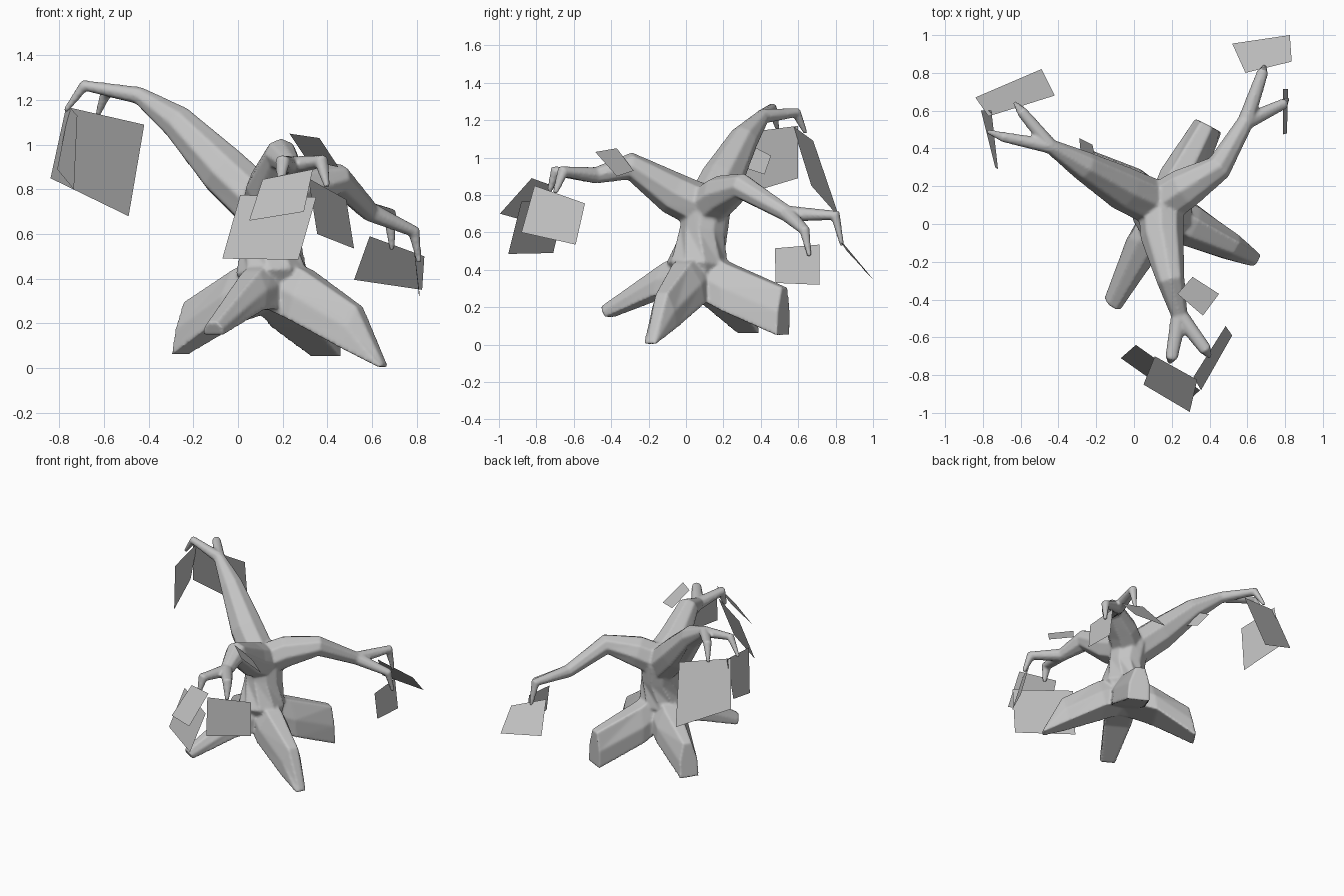
import bpy, bmesh, math
from mathutils import Vector

cube = bpy.data.objects.get("Cube")
if cube:
    bpy.data.objects.remove(cube, do_unlink=True)

grey = bpy.data.materials.new("plain_grey")
grey.use_nodes = True
colour = (0.55, 0.55, 0.55, 1)
grey.diffuse_color = colour
grey.node_tree.nodes["Principled BSDF"].inputs["Base Color"].default_value = colour


def finish(bm, name):
    bmesh.ops.recalc_face_normals(bm, faces=bm.faces)
    mesh = bpy.data.meshes.new(name)
    bm.to_mesh(mesh)
    bm.free()
    mesh.materials.append(grey)
    obj = bpy.data.objects.new(name, mesh)
    bpy.context.collection.objects.link(obj)
    return obj


def skin(bm, sections):
    """Closed skin over a row of equal-sided cross-sections."""
    rings = [[bm.verts.new(p) for p in s] for s in sections]
    for a, b in zip(rings, rings[1:]):
        for k in range(len(a)):
            n = (k + 1) % len(a)
            bm.faces.new((a[k], a[n], b[n], b[k]))
    bm.faces.new(rings[0])
    bm.faces.new(rings[-1])


def add_tube(bm, path, sides=8):
    """Tapered tube; each stop is x, y, z, radius."""
    pts = [Vector(p[:3]) for p in path]
    sections = []
    for i, p in enumerate(path):
        t = Vector()
        if i > 0:
            t += (pts[i] - pts[i - 1]).normalized()
        if i < len(pts) - 1:
            t += (pts[i + 1] - pts[i]).normalized()
        t.normalize()
        u = t.cross(Vector((0, 0, 1))).normalized()
        v = u.cross(t)
        angles = [math.tau * k / sides for k in range(sides)]
        sections.append([pts[i] + (u * math.cos(a) + v * math.sin(a)) * p[3] for a in angles])
    skin(bm, sections)


def add_root(bm, stops):
    """Flat-bottomed root; each stop is bottom centre, half width, ridge centre."""
    heading = Vector(stops[-1][0]) - Vector(stops[0][0])
    side = Vector((heading.y, -heading.x, 0)).normalized()
    sections = []
    for bottom, width, ridge in stops:
        b, r = Vector(bottom), Vector(ridge)
        m = b.lerp(r, 0.5)
        w = side * width
        sections.append([b - w, b + w, m + w * .95, r + w * .45, r - w * .45, m - w * .95])
    skin(bm, sections)


def leaf(name, *corners):
    bm = bmesh.new()
    bm.faces.new([bm.verts.new(c) for c in corners])
    finish(bm, name)


body = bmesh.new()

# Trunk, wider at the foot and at the crown
add_tube(body, [(.17, .07, .27, .1), (.15, .06, .43, .165), (.145, .095, .61, .13),
                (.13, .11, .76, .135), (.125, .13, .85, .06)], 10)

# Roots: ridged on top, flat below, each dropping steeply to a narrow tip
core = ((.16, .07, .27), .1, (.15, .07, .52))
roots = [
    [((.28, 0, .215), .115, (.32, -.025, .435)), ((.5, -.115, .085), .075, (.545, -.13, .275)),
     ((.648, -.193, 0), .038, (.66, -.196, .012))],
    [((.04, -.13, .26), .095, (.06, -.11, .435)), ((-.11, -.41, .145), .052, (-.115, -.445, .205))],
    [((-.03, .19, .21), .12, (0, .17, .44)), ((-.265, .335, .055), .068, (-.23, .31, .295))],
    [((.25, .24, .18), .115, (.23, .24, .43)), ((.395, .52, .048), .077, (.385, .528, .305))],
]
for stops in roots:
    add_root(body, [core] + stops)

# Main branches
fork_right = (-.44, .41, 1.22, .04)
fork_front = (.24, -.48, .905, .045)
fork_left = (.59, .54, .7, .045)
branches = [
    [(.13, .1, .7, .125), (-.06, .19, .88, .118), (-.27, .31, 1.1, .08), fork_right],
    [(.14, .12, .72, .125), (.15, -.07, .81, .115), (.195, -.3, .955, .075), fork_front],
    [(.12, .09, .72, .12), (.27, .19, .8, .11), (.45, .3, .845, .072), fork_left],
]

# Twigs that fork from each branch and droop at the tip
twigs = [
    [fork_right, (-.69, .46, 1.265, .028), (-.775, .49, 1.15, .012)],
    [fork_right, (-.59, .59, 1.24, .03), (-.63, .64, 1.13, .012)],
    [fork_front, (.2, -.7, .925, .035), (.19, -.73, .82, .014)],
    [fork_front, (.375, -.66, .925, .035), (.4, -.7, .81, .014)],
    [fork_left, (.68, .8, .69, .032), (.69, .835, .53, .012)],
    [fork_left, (.79, .635, .61, .03), (.812, .66, .47, .012)],
]
for path in branches + twigs:
    add_tube(body, path)

# Fuse trunk, roots, branches and twigs into one smooth skin
tree = finish(body, "trunk_roots_and_branches")
fuse = tree.modifiers.new("fuse", 'REMESH')
fuse.mode = 'VOXEL'
fuse.voxel_size = 0.009
fuse.use_smooth_shade = True
soften = tree.modifiers.new("soften", 'SMOOTH')
soften.factor = 0.5
soften.iterations = 4

# Flat leaves
leaf("leaf_right_back", (-.77, .57, 1.17), (-.42, .68, 1.09), (-.49, .82, .68), (-.84, .67, .85))
leaf("leaf_right_outer", (-.755, .6, 1.17), (-.81, .6, .89), (-.735, .3, .8), (-.72, .29, 1.13))
leaf("leaf_right_small", (-.28, .36, 1.06), (-.29, .455, 1.01), (-.22, .42, .91), (-.2, .33, .94))
leaf("leaf_front_small", (.23, -.37, 1.05), (.31, -.28, .93), (.45, -.37, .9), (.365, -.485, 1.03))
leaf("leaf_front_upper", (.11, -.7, .845), (.335, -.825, .89), (.295, -.995, .7), (.05, -.85, .66))
leaf("leaf_front_lower", (-.07, -.71, .49), (.01, -.64, .775), (.35, -.88, .765), (.27, -.95, .485))
leaf("leaf_front_side", (.315, -.81, .85), (.485, -.54, .755), (.52, -.59, .535), (.355, -.88, .6))
leaf("leaf_left_back", (.59, .8, .59), (.835, .86, .5), (.825, 1.0, .35), (.52, .955, .395))
leaf("leaf_left_outer", (.79, .475, .515), (.79, .715, .535), (.815, .715, .32), (.81, .48, .33))
